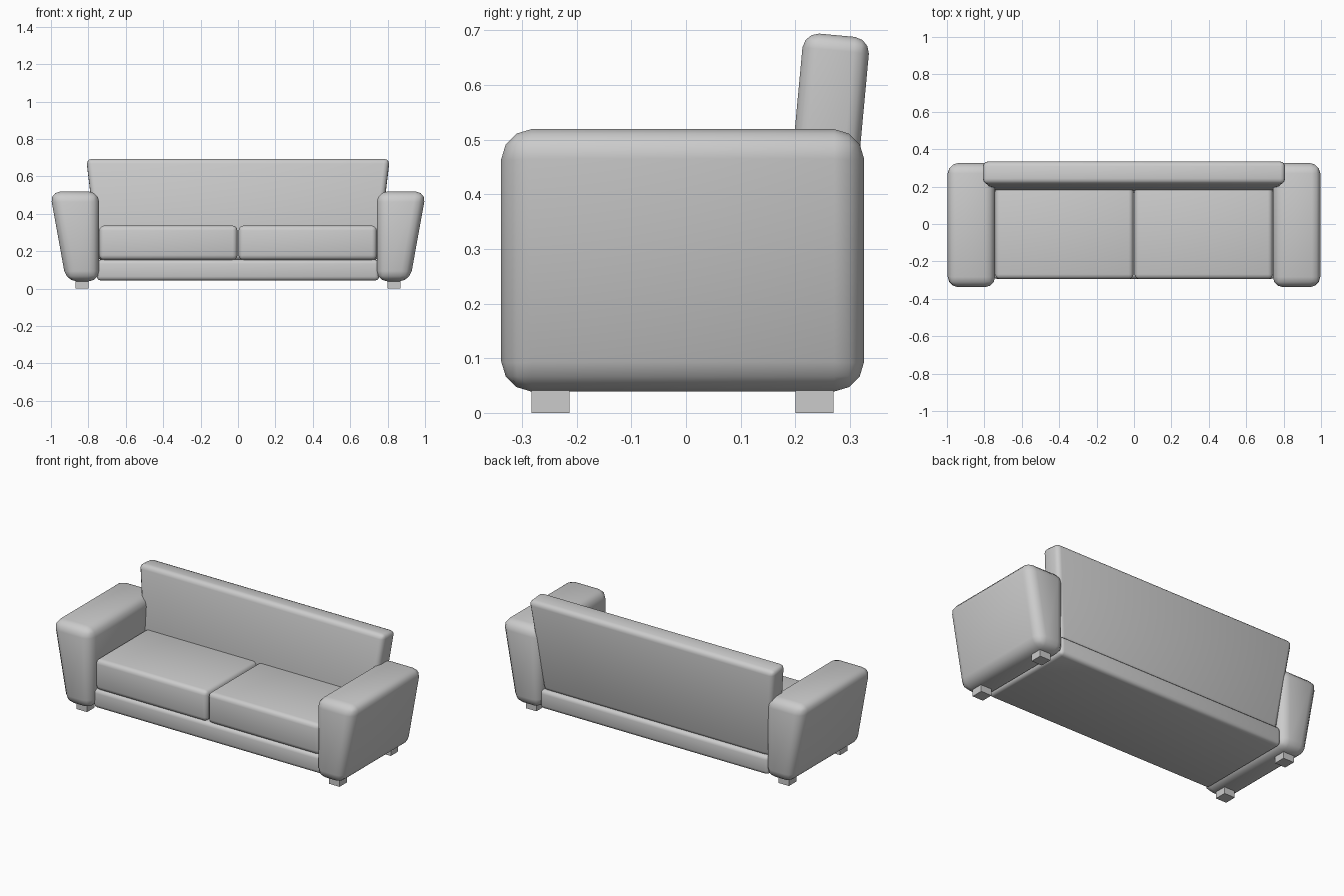
import bpy, bmesh, math

if "Cube" in bpy.data.objects:
    bpy.data.objects.remove(bpy.data.objects["Cube"])


def block(name, bottom, top, bevel=0.0, segments=3):
    """Tapered block; bottom and top are (x0, x1, y0, y1, z) rectangles."""
    bm = bmesh.new()
    rings = []
    for x0, x1, y0, y1, z in (bottom, top):
        rings.append([bm.verts.new((x, y, z)) for x, y in
                      ((x0, y0), (x1, y0), (x1, y1), (x0, y1))])
    lo, hi = rings
    bm.faces.new(lo[::-1])
    bm.faces.new(hi)
    for i in range(4):
        j = (i + 1) % 4
        bm.faces.new((lo[i], lo[j], hi[j], hi[i]))
    if bevel:
        bmesh.ops.bevel(bm, geom=bm.edges[:], offset=bevel, segments=segments,
                        profile=0.5, affect='EDGES', clamp_overlap=True)
    bmesh.ops.recalc_face_normals(bm, faces=bm.faces[:])
    mesh = bpy.data.meshes.new(name)
    bm.to_mesh(mesh)
    bm.free()
    obj = bpy.data.objects.new(name, mesh)
    bpy.context.collection.objects.link(obj)
    if bevel:
        bpy.ops.object.select_all(action='DESELECT')
        obj.select_set(True)
        bpy.context.view_layer.objects.active = obj
        bpy.ops.object.shade_smooth_by_angle(angle=math.radians(40))
    return obj


def mirrored(side, x0, x1):
    return (x0, x1) if side > 0 else (-x1, -x0)


# Base under the cushions
block("base", (-0.755, 0.755, -0.293, 0.305, 0.043),
      (-0.755, 0.755, -0.293, 0.305, 0.155), 0.022)

# Leaning backrest, wider at the top
back = block("backrest", (-0.745, 0.745, -0.061, 0.061, 0.0),
             (0.0 - 0.811, 0.811, -0.061, 0.061, 0.545), 0.028)
back.rotation_euler.x = math.radians(-5.3)
back.location = (0, 0.226, 0.148)

for side, label in ((-1, "left"), (1, "right")):
    # Seat cushion
    cx = mirrored(side, 0.003, 0.742)
    block(f"{label}_seat_cushion", (*cx, -0.295, 0.2, 0.153),
          (*cx, -0.295, 0.2, 0.337), 0.026)

    # Armrest, flaring outwards towards the top
    block(f"{label}_armrest",
          (*mirrored(side, 0.742, 0.919), -0.338, 0.326, 0.039),
          (*mirrored(side, 0.742, 1.006), -0.338, 0.326, 0.519), 0.055)

    # Square feet
    fx = mirrored(side, 0.8, 0.87)
    for y0, place in ((-0.283, "front"), (0.2, "rear")):
        block(f"{label}_{place}_foot", (*fx, y0, y0 + 0.07, 0.0),
              (*fx, y0, y0 + 0.07, 0.06))
